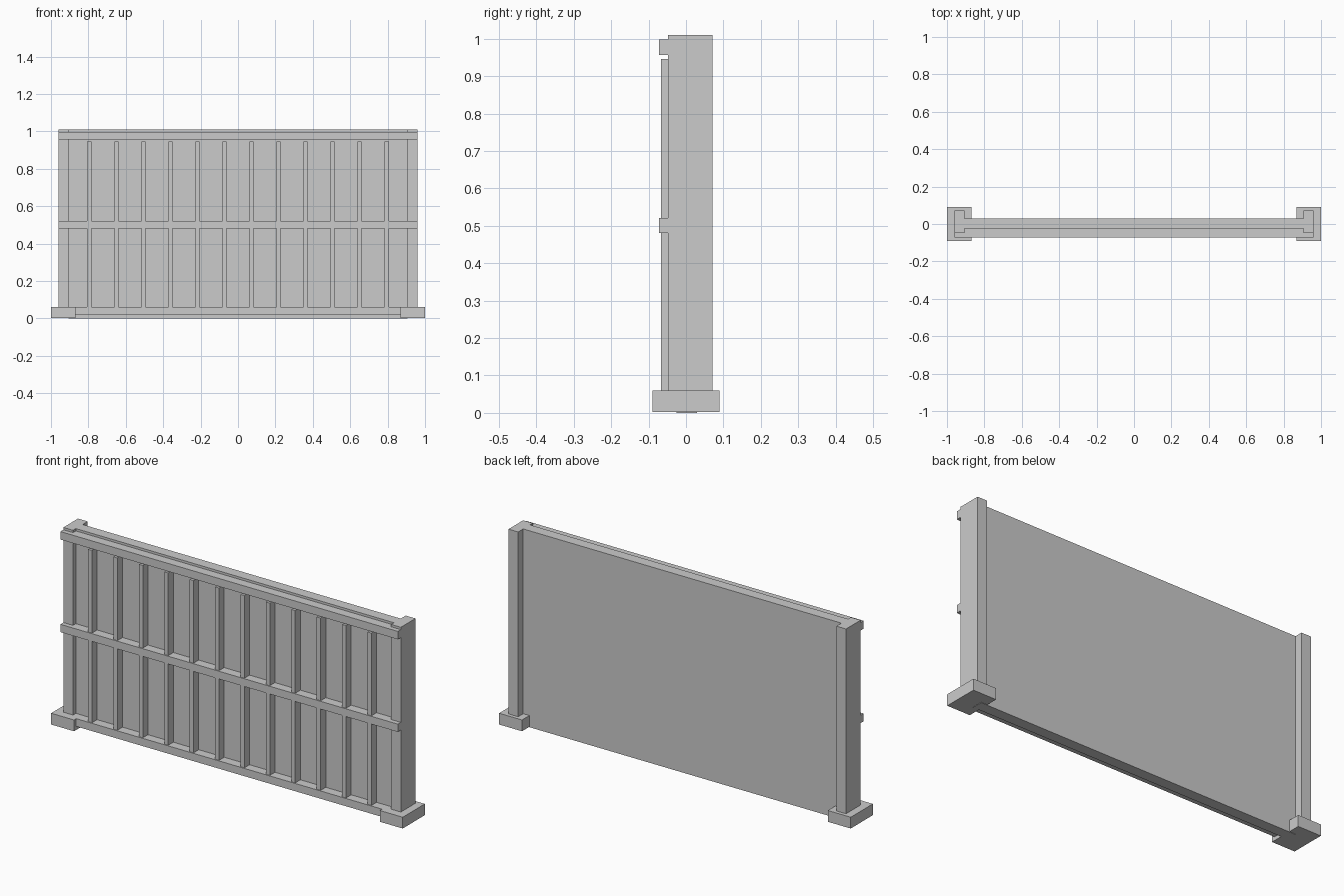
import bpy
import bmesh

if "Cube" in bpy.data.objects:
    bpy.data.objects.remove(bpy.data.objects["Cube"])


def box(name, x, y, z):
    """Box from (min, max) ranges on each axis."""
    bm = bmesh.new()
    bmesh.ops.create_cube(bm, size=1)
    for v in bm.verts:
        v.co = [r[0] if c < 0 else r[1] for c, r in zip(v.co, (x, y, z))]
    mesh = bpy.data.meshes.new(name)
    bm.to_mesh(mesh)
    bm.free()
    obj = bpy.data.objects.new(name, mesh)
    bpy.context.collection.objects.link(obj)
    return obj


PANEL_FRONT = -0.025

# Flat back panel
box("panel", (-0.905, 0.905), (PANEL_FRONT, 0.03), (0, 1.01))

# End posts on block feet
for side, label in ((-1, "left"), (1, "right")):
    post_x = sorted((side * 0.905, side * 0.96))
    foot_x = sorted((side * 0.87, side * 1.0))
    box(label + "_post", post_x, (-0.048, 0.071), (0.06, 1.01))
    box(label + "_foot", foot_x, (-0.09, 0.09), (0.002, 0.06))

# Horizontal rails: the upper two run across the posts, the lower between feet
for name, half, z in (("top_rail", 0.96, (0.957, 0.998)),
                      ("middle_rail", 0.96, (0.481, 0.521)),
                      ("bottom_rail", 0.87, (0.02, 0.06))):
    box(name, (-half, half), (-0.072, PANEL_FRONT), z)

# Twelve vertical ribs
count, reach = 12, 0.795
for i in range(count):
    x = -reach + 2 * reach * i / (count - 1)
    box(f"rib_{i + 1}", (x - 0.011, x + 0.011), (-0.067, PANEL_FRONT), (0.06, 0.946))
